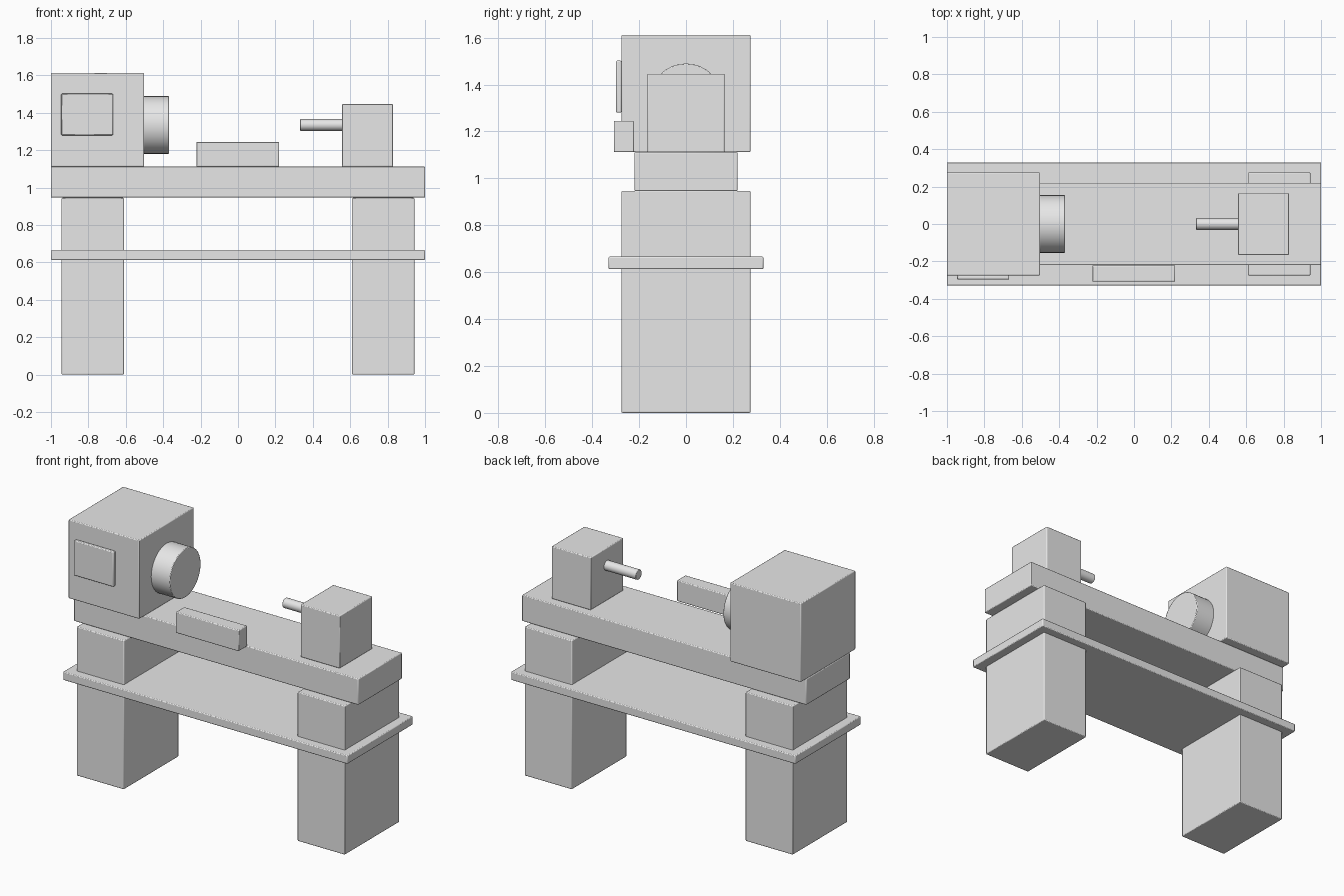
import bpy
import math
from mathutils import Matrix

cube = bpy.data.objects.get("Cube")
if cube:
    bpy.data.objects.remove(cube, do_unlink=True)

# Single painted-metal colour
metal = bpy.data.materials.new("light_grey")
metal.use_nodes = True
GREY = (0.8, 0.8, 0.8, 1.0)
metal.diffuse_color = GREY
metal.node_tree.nodes["Principled BSDF"].inputs["Base Color"].default_value = GREY


def finish(obj, name, edge):
    """Name the part, colour it and soften its edges slightly."""
    obj.name = obj.data.name = name
    obj.data.materials.append(metal)
    bpy.ops.object.shade_smooth_by_angle(angle=math.radians(30))
    bevel = obj.modifiers.new("soft_edges", 'BEVEL')
    bevel.width = edge
    bevel.segments = 2
    bevel.limit_method = 'ANGLE'
    bevel.angle_limit = math.radians(40)
    return obj


def box(name, x, y, z, edge=0.005):
    """Box spanning the given (min, max) ranges."""
    spans = (x, y, z)
    bpy.ops.mesh.primitive_cube_add(size=1, location=[sum(s) / 2 for s in spans])
    obj = bpy.context.object
    size = [s[1] - s[0] for s in spans]
    obj.data.transform(Matrix.Diagonal((*size, 1)))
    return finish(obj, name, edge)


def spindle(name, x, radius, z, edge=0.004):
    """Cylinder lying along the x axis."""
    bpy.ops.mesh.primitive_cylinder_add(
        vertices=32, radius=radius, depth=x[1] - x[0], location=(sum(x) / 2, 0, z))
    obj = bpy.context.object
    obj.data.transform(Matrix.Rotation(math.pi / 2, 4, 'Y'))
    return finish(obj, name, edge)


# Stand: two pedestals and the chip tray through them
for side, sign in (("left", 1), ("right", -1)):
    box(side + "_pedestal", sorted((sign * 0.61, sign * 0.943)), (-0.275, 0.275), (0, 0.946))
box("chip_tray", (-1, 1), (-0.33, 0.33), (0.613, 0.666))

# Bed
box("bed", (-1, 1), (-0.22, 0.22), (0.946, 1.112))

# Headstock with control panel and chuck
box("headstock", (-1, -0.502), (-0.275, 0.275), (1.112, 1.612))
box("control_panel", (-0.945, -0.668), (-0.298, -0.275), (1.28, 1.502))
spindle("chuck", (-0.505, -0.37), 0.155, 1.335)

# Carriage apron on the front of the bed
box("carriage_apron", (-0.223, 0.22), (-0.308, -0.222), (1.112, 1.245))

# Tailstock and quill
box("tailstock", (0.555, 0.83), (-0.165, 0.165), (1.112, 1.446))
spindle("tailstock_quill", (0.332, 0.56), 0.031, 1.335, 0.003)
